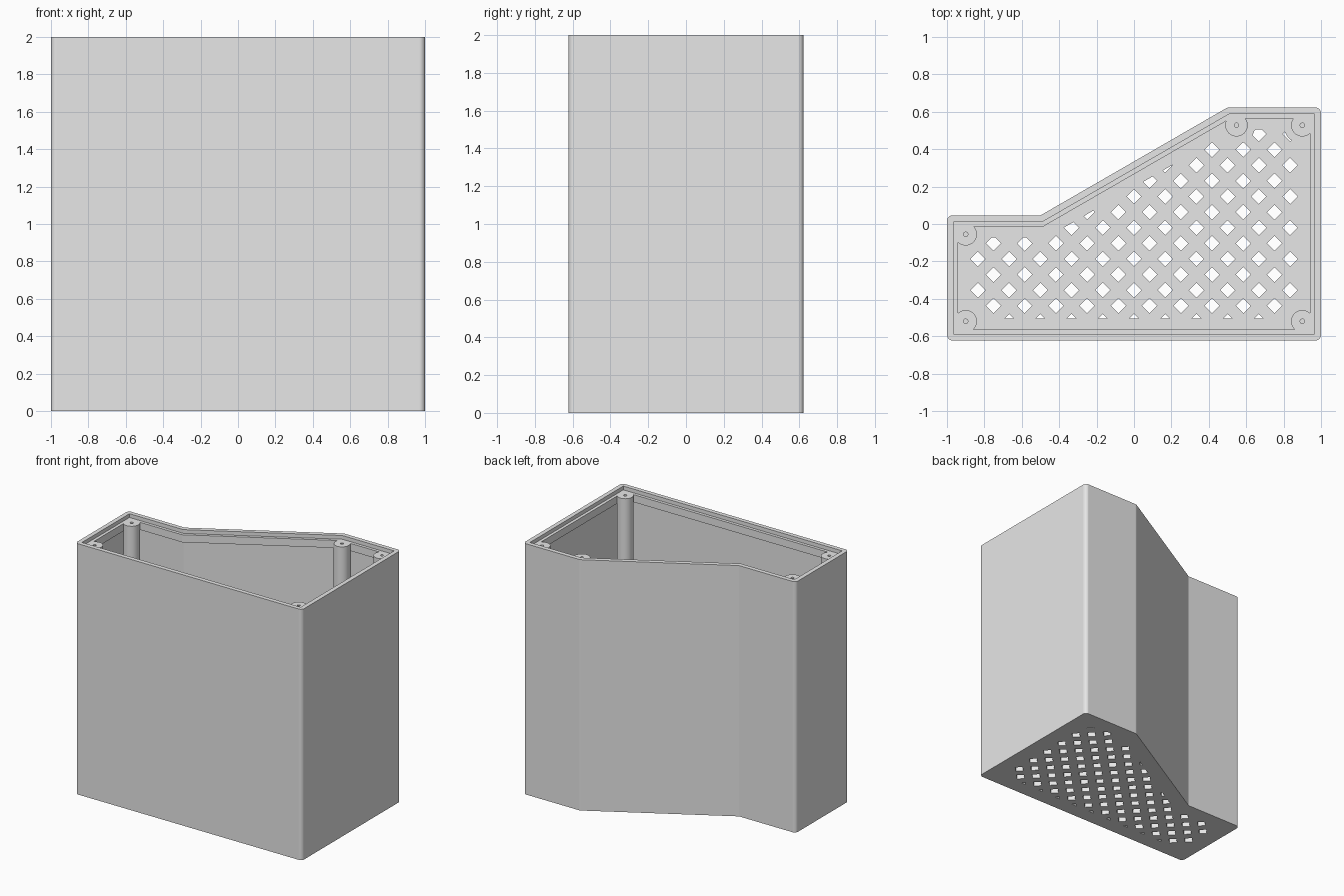
import bpy, bmesh, math
from mathutils import Vector

cube = bpy.data.objects.get("Cube")
if cube:
    bpy.data.objects.remove(cube, do_unlink=True)

grey = bpy.data.materials.new("light grey plastic")
grey.use_nodes = True
grey.diffuse_color = (0.8, 0.8, 0.8, 1)
grey.node_tree.nodes["Principled BSDF"].inputs["Base Color"].default_value = (0.8, 0.8, 0.8, 1)

HEIGHT, HALF_Y, NOTCH_Y = 2.0, 0.623, 0.046
WALL, FLANGE, LEDGE_Z, FLANGE_Z = 0.035, 0.059, 1.97, 1.91
POST_R, GRID = 0.06, 0.0835
OUTLINE = [Vector(p) for p in ((-1, -HALF_Y), (1, -HALF_Y), (1, HALF_Y),
                               (0.5, HALF_Y), (-0.5, NOTCH_Y), (-1, NOTCH_Y))]
POSTS = [(-0.9, -0.52), (0.9, -0.52), (0.9, 0.528), (0.548, 0.528), (-0.9, -0.055)]


def corner_dirs(pts, i):
    """Unit directions of the edges entering and leaving a corner."""
    p = pts[i]
    return (p - pts[i - 1]).normalized(), (pts[(i + 1) % len(pts)] - p).normalized()


def inset(pts, d):
    """Mitred inward offset of a counter-clockwise outline."""
    out = []
    for i, p in enumerate(pts):
        a, b = corner_dirs(pts, i)
        na, nb = Vector((-a.y, a.x)), Vector((-b.y, b.x))
        out.append(p + (na + nb) * d / (1 + na.dot(nb)))
    return out


def rounded(pts, r, steps=8):
    """Fillet the convex corners of an outline."""
    out = []
    for i, p in enumerate(pts):
        a, b = corner_dirs(pts, i)
        turn = math.atan2(a.x * b.y - a.y * b.x, a.dot(b))
        if turn <= 0:
            out.append(p)
            continue
        start = p - a * r * math.tan(turn / 2)
        centre = start + Vector((-a.y, a.x)) * r
        base = math.atan2(-a.x, a.y)
        for k in range(steps + 1):
            t = base + turn * k / steps
            out.append(centre + r * Vector((math.cos(t), math.sin(t))))
    return out


def ring(x, y, r, n):
    return [Vector((x + r * math.cos(math.tau * k / n),
                    y + r * math.sin(math.tau * k / n))) for k in range(n)]


def prisms(name, outlines, z0, z1):
    """One object made of upright prisms, one for each outline."""
    bm = bmesh.new()
    for pts in outlines:
        low = [bm.verts.new((p.x, p.y, z0)) for p in pts]
        high = [bm.verts.new((p.x, p.y, z1)) for p in pts]
        bm.faces.new(low[::-1])
        bm.faces.new(high)
        for i in range(len(pts)):
            j = (i + 1) % len(pts)
            bm.faces.new((low[i], low[j], high[j], high[i]))
    mesh = bpy.data.meshes.new(name)
    bm.to_mesh(mesh)
    bm.free()
    mesh.materials.append(grey)
    ob = bpy.data.objects.new(name, mesh)
    bpy.context.scene.collection.objects.link(ob)
    return ob


def boolean(ob, tool, operation="DIFFERENCE"):
    """Apply a boolean and discard its tool."""
    mod = ob.modifiers.new("cut", "BOOLEAN")
    mod.operation, mod.object, mod.solver = operation, tool, "EXACT"
    bpy.context.view_layer.update()
    result = bpy.data.meshes.new_from_object(ob.evaluated_get(bpy.context.evaluated_depsgraph_get()))
    ob.modifiers.clear()
    ob.data = result
    bpy.data.objects.remove(tool, do_unlink=True)


# Housing: cavity below an inner flange, with a lid recess above it
housing = prisms("housing", [rounded(OUTLINE, 0.03)], 0, HEIGHT)
boolean(housing, prisms("cavity", [inset(OUTLINE, WALL)], WALL, FLANGE_Z))
boolean(housing, prisms("throat", [inset(OUTLINE, FLANGE)], FLANGE_Z - 0.05, HEIGHT + 0.1))
boolean(housing, prisms("lid_recess", [inset(OUTLINE, WALL)], LEDGE_Z, HEIGHT + 0.2))

# Floor vents: staggered diamonds trimmed to a margin and kept clear of the posts
diamonds = [ring(i * GRID, -0.02 + j * GRID, 0.04, 4)
            for i in range(-10, 11) for j in range(-6, 8) if (i + j) % 2 == 0]
vents = prisms("vents", diamonds, -0.1, 0.1)
boolean(vents, prisms("vent_area", [inset(OUTLINE, 0.119)], -0.2, 0.2), "INTERSECT")
boolean(vents, prisms("post_clearance", [ring(x, y, 0.1, 32) for x, y in POSTS], -0.3, 0.3))
boolean(housing, vents)

# Screw posts with pilot holes, level with the lid ledge
for n, (x, y) in enumerate(POSTS, 1):
    post = prisms(f"screw_post_{n}", [ring(x, y, POST_R, 32)], WALL - 0.01, LEDGE_Z)
    boolean(post, prisms("pilot_hole", [ring(x, y, 0.012, 16)], LEDGE_Z - 0.3, HEIGHT + 0.1))
    bpy.ops.object.select_all(action="DESELECT")
    post.select_set(True)
    bpy.context.view_layer.objects.active = post
    bpy.ops.object.shade_smooth_by_angle(angle=math.radians(30))
